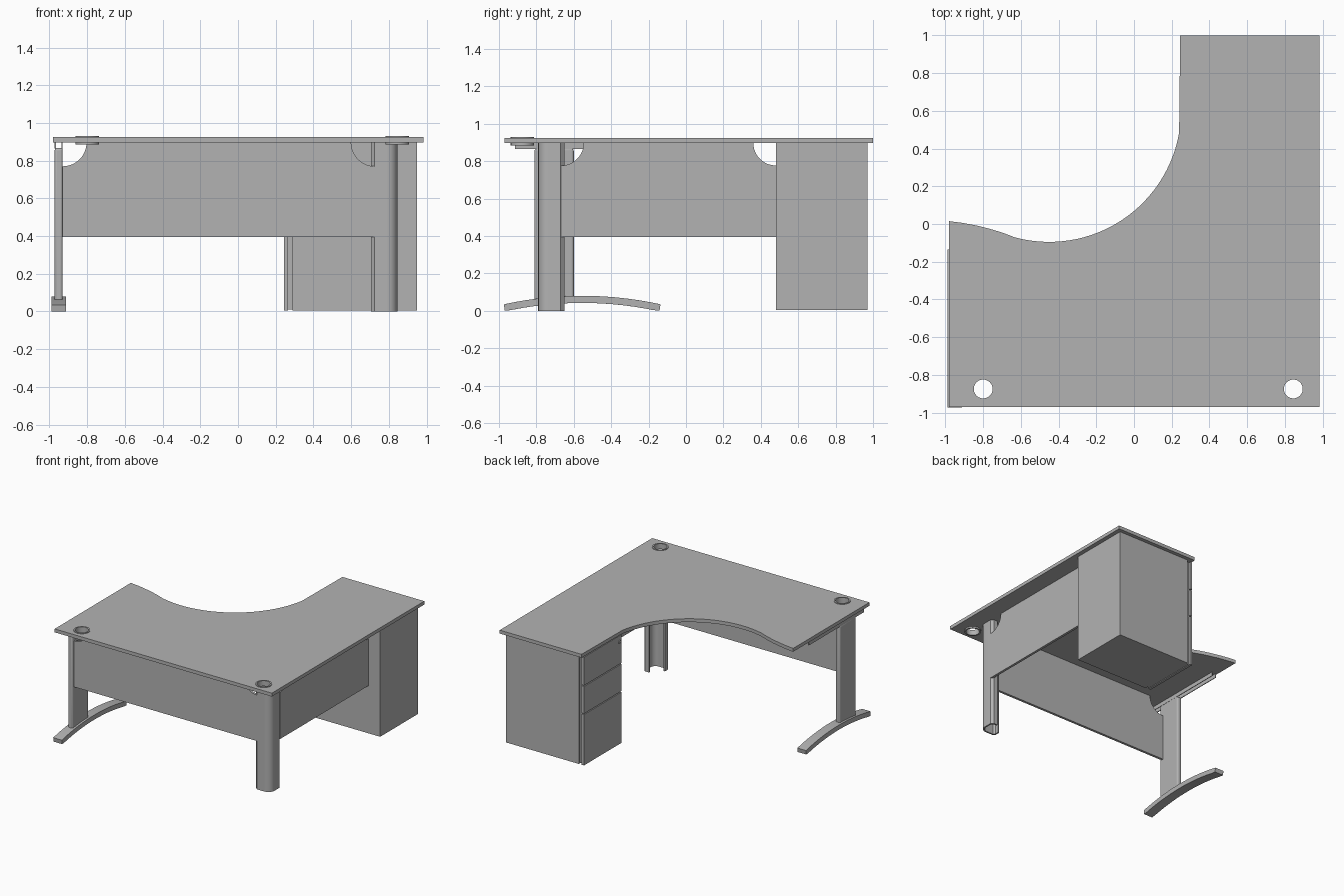
import bpy, bmesh, math
from mathutils import Matrix

if "Cube" in bpy.data.objects:
    bpy.data.objects.remove(bpy.data.objects["Cube"])

grey = bpy.data.materials.new("office grey")
grey.diffuse_color = (0.45, 0.45, 0.45, 1)
grey.use_nodes = True
grey.node_tree.nodes["Principled BSDF"].inputs["Base Color"].default_value = grey.diffuse_color

# Column matrices that send a profile (u, v) and its depth w to x, y, z
AXES = {
    "z": Matrix(((1, 0, 0), (0, 1, 0), (0, 0, 1))),
    "y": Matrix(((1, 0, 0), (0, 0, 1), (0, 1, 0))),
    "x": Matrix(((0, 0, 1), (1, 0, 0), (0, 1, 0))),
}


def arc(cx, cy, r, a0, a1, n=12):
    return [(cx + r * math.cos(math.radians(a0 + (a1 - a0) * i / n)),
             cy + r * math.sin(math.radians(a0 + (a1 - a0) * i / n))) for i in range(n + 1)]


def circle(cx, cy, r, n=32):
    return arc(cx, cy, r, 0, 360, n)[:-1]


def prism(name, loops, lo, hi, axis="z", bevel=0):
    """Extrude closed loops (outer outline, then holes) from lo to hi along an axis."""
    cu = bpy.data.curves.new(name, "CURVE")
    cu.dimensions, cu.fill_mode, cu.extrude = "2D", "BOTH", (hi - lo) / 2
    for pts in loops:
        s = cu.splines.new("POLY")
        s.points.add(len(pts) - 1)
        s.use_cyclic_u = True
        for p, (u, v) in zip(s.points, pts):
            p.co = (u, v, 0, 1)
    tmp = bpy.data.objects.new("profile", cu)
    bpy.context.collection.objects.link(tmp)
    me = bpy.data.meshes.new_from_object(
        tmp.evaluated_get(bpy.context.evaluated_depsgraph_get()))
    bpy.data.objects.remove(tmp)
    bpy.data.curves.remove(cu)
    bm = bmesh.new()
    bm.from_mesh(me)
    bmesh.ops.remove_doubles(bm, verts=bm.verts, dist=1e-5)
    for v in bm.verts:
        v.co.z += (lo + hi) / 2
        v.co = AXES[axis] @ v.co
    bmesh.ops.recalc_face_normals(bm, faces=bm.faces)
    bm.to_mesh(me)
    bm.free()
    me.name = name
    me.materials.clear()
    me.materials.append(grey)
    ob = bpy.data.objects.new(name, me)
    bpy.context.collection.objects.link(ob)
    bpy.ops.object.select_all(action="DESELECT")
    ob.select_set(True)
    bpy.context.view_layer.objects.active = ob
    if bevel:
        mod = ob.modifiers.new("round", "BEVEL")
        mod.width, mod.segments = bevel, 3
    bpy.ops.object.shade_smooth_by_angle(angle=math.radians(35))
    return ob


def box(name, x0, x1, y0, y1, z0, z1, bevel=0):
    return prism(name, [[(x0, y0), (x1, y0), (x1, y1), (x0, y1)]], z0, z1, "z", bevel)


# Worktop: corner desk outline with a swept inner edge and two cable holes
HOLES = [(-0.80, -0.875), (0.845, -0.875)]
inner = arc(-0.45, 0.605, 0.70, -10, -105, 28)
outline = [(-0.98, -0.97), (0.985, -0.97), (0.985, 1.0), (0.245, 1.0)] + inner + [
    (-0.70, -0.045), (-0.77, -0.024), (-0.84, -0.007), (-0.91, 0.006), (-0.98, 0.015)]
prism("worktop", [outline] + [circle(x, y, 0.06) for x, y in HOLES], 0.897, 0.925)

# Cable grommets
for i, (x, y) in enumerate(HOLES):
    prism(f"cable_grommet_{i + 1}", [circle(x, y, 0.062), circle(x, y, 0.05)], 0.885, 0.93)


# Modesty panels with a quarter-round cable cut-out at each top corner
def panel(name, a, b, lo, hi, axis, r=0.127):
    pts = [(a, 0.395), (b, 0.395)] + arc(b, 0.897, r, 270, 180) + arc(a, 0.897, r, 0, -90)
    prism(name, [pts], lo, hi, axis)


panel("front_modesty_panel", -0.93, 0.727, -0.79, -0.77, "y")
panel("side_modesty_panel", -0.667, 0.48, 0.825, 0.845, "x", 0.12)


# Corner leg: folded sheet with a rounded outer corner and inturned lips
def leg_path(d):
    half = [(0.705 + d, -0.735), (0.705 + d, -0.772 + d), (0.725 + d * 0.4, -0.79 + d)]
    bend = arc(0.79, -0.735, 0.055 - d, -90, 0, 10)
    # mirror the first lip about the corner's diagonal
    other = [(0.055 - y, 0.055 - x) for x, y in reversed(half)]
    return half + bend + other


prism("corner_leg", [leg_path(0) + leg_path(0.012)[::-1]], 0, 0.897)

# End leg: upright, arched foot and open top bracket
box("end_leg_upright", -0.972, -0.93, -0.81, -0.60, 0.05, 0.867, 0.012)
R = 1.95
foot = arc(-0.555, 0.08 - R, R, 102.4, 77.6, 24)
under = arc(-0.555, 0.08 - R, R - 0.038, 77.5, 102.5, 24)
under = [(y, max(z, 0)) for y, z in under]
prism("end_leg_foot", [foot + under], -0.99, -0.912, "x", 0.008)
for side, x in (("outer", -0.972), ("inner", -0.936)):
    box(f"top_bracket_{side}", x, x + 0.006, -0.915, -0.20, 0.865, 0.897)

# Drawer pedestal
box("pedestal_carcass", 0.29, 0.95, 0.48, 0.97, 0.005, 0.897)
box("pedestal_recess", 0.264, 0.29, 0.495, 0.955, 0.01, 0.89)
for i, (z0, z1) in enumerate([(0.005, 0.42), (0.428, 0.65), (0.658, 0.89)]):
    box(f"drawer_front_{i + 1}", 0.244, 0.266, 0.485, 0.97, z0, z1)
prism("drawer_lock", [circle(0.51, 0.84, 0.014, 16)], 0.238, 0.246, "x")
